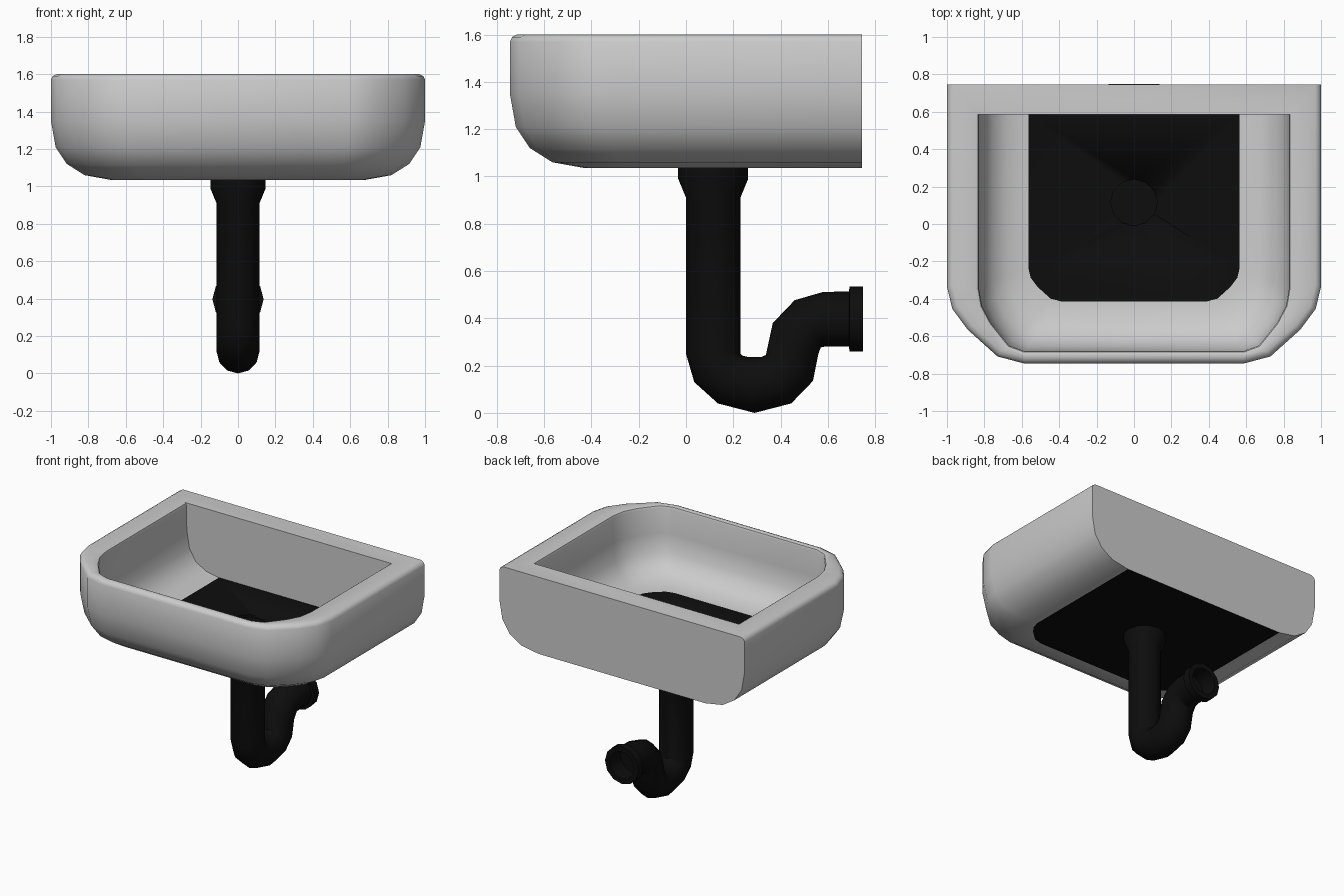
import bpy, bmesh, math
from mathutils import Vector

cube = bpy.data.objects.get("Cube")
if cube:
    bpy.data.objects.remove(cube)


def material(name, value):
    mat = bpy.data.materials.new(name)
    mat.use_nodes = True
    colour = (value, value, value, 1)
    mat.diffuse_color = colour
    mat.node_tree.nodes["Principled BSDF"].inputs["Base Color"].default_value = colour
    return mat


GREY = material("ceramic grey", 0.6)
BLACK = material("matte black", 0.004)


def loft(name, loops, mats, dark_caps=False):
    """Skin a list of equal closed loops and cap both ends."""
    bm = bmesh.new()
    rings = [[bm.verts.new(p) for p in loop] for loop in loops]
    for a, b in zip(rings, rings[1:]):
        for i in range(len(a)):
            j = (i + 1) % len(a)
            bm.faces.new((a[i], a[j], b[j], b[i]))
    for ring in (rings[0], rings[-1]):
        cap = bm.faces.new(ring)
        cap.material_index = int(dark_caps)
    bmesh.ops.recalc_face_normals(bm, faces=bm.faces)
    mesh = bpy.data.meshes.new(name)
    bm.to_mesh(mesh)
    bm.free()
    for m in mats:
        mesh.materials.append(m)
    obj = bpy.data.objects.new(name, mesh)
    bpy.context.collection.objects.link(obj)
    bpy.ops.object.select_all(action='DESELECT')
    obj.select_set(True)
    bpy.context.view_layer.objects.active = obj
    bpy.ops.object.shade_smooth_by_angle(angle=math.radians(38))
    return obj


# Unit shape of a rounded front corner
CORNER = [(1, 0), (.93, .29), (.73, .56), (.34, .91), (0, 1)]


def basin_loop(half_w, front, rx, ry, back, z):
    right = [(half_w - rx + rx * u, front + ry - ry * v) for u, v in CORNER]
    half = [(half_w, back)] + right
    return [(x, y, z) for x, y in half] + [(-x, y, z) for x, y in reversed(half)]


# Basin: (inset, height) steps up the outside, then down the inside
outer = [(.32, 1.035), (.18, 1.06), (.085, 1.12), (.025, 1.21), (0, 1.35),
         (0, 1.57), (.01, 1.59), (.03, 1.6)]
inner = [(0, 1.6), (.01, 1.595), (.015, 1.58), (.018, 1.4), (.04, 1.27),
         (.09, 1.19), (.17, 1.14), (.28, 1.12)]
loops = []
for d, z in outer:
    r = .41 - d * .65
    loops.append(basin_loop(1 - d, -.745 + d, r, r, .745, z))
for d, z in inner:
    k = d / .28
    loops.append(basin_loop(.845 - d, -.695 + d, .25 - .07 * k, .35 - .17 * k, .585, z))
basin = loft("basin", loops, [GREY, BLACK], dark_caps=True)


def tube_loop(a, b, half_x, sides=12):
    """Ring whose diameter in the side plane runs from a to b."""
    a, b = Vector((0, *a)), Vector((0, *b))
    mid, arm = (a + b) / 2, (a - b) / 2
    steps = [2 * math.pi * i / sides for i in range(sides)]
    return [mid + arm * math.cos(t) + Vector((half_x * math.sin(t), 0, 0)) for t in steps]


def upright(r, z):
    return tube_loop((.115 - r, z), (.115 + r, z), r)


def level(r, y):
    return tube_loop((y, .397 - r), (y, .397 + r), r)


# Drain recess in the basin floor
cutter = loft("drain_cutter", [upright(.125, 1.10), upright(.125, 1.2)], [BLACK])
cutter.hide_render = True
cutter.hide_viewport = True
cut = basin.modifiers.new("drain_recess", 'BOOLEAN')
cut.operation = 'DIFFERENCE'
cut.object = cutter
cut.solver = 'EXACT'
cut.material_mode = 'TRANSFER'

# Trap pipe: collar and drop, bend given as outer/inner wall pairs, wall outlet
bend = [((.035, .13), (.24, .242)), ((.135, .04), (.26, .237)), ((.29, 0), (.29, .237)),
        ((.445, .04), (.32, .237)), ((.537, .135), (.338, .245)), ((.56, .25), (.367, .38)),
        ((.57, .277), (.46, .477)), ((.585, .28), (.582, .512))]
pipe = [upright(.148, 1.036), upright(.148, .99), upright(.115, .91), upright(.115, .25)]
pipe += [tube_loop(a, b, .115) for a, b in bend]
pipe += [level(.116, .69), level(.137, .691), level(.137, .748), level(.1, .748), level(.1, .62)]
loft("trap_pipe", pipe, [BLACK])
